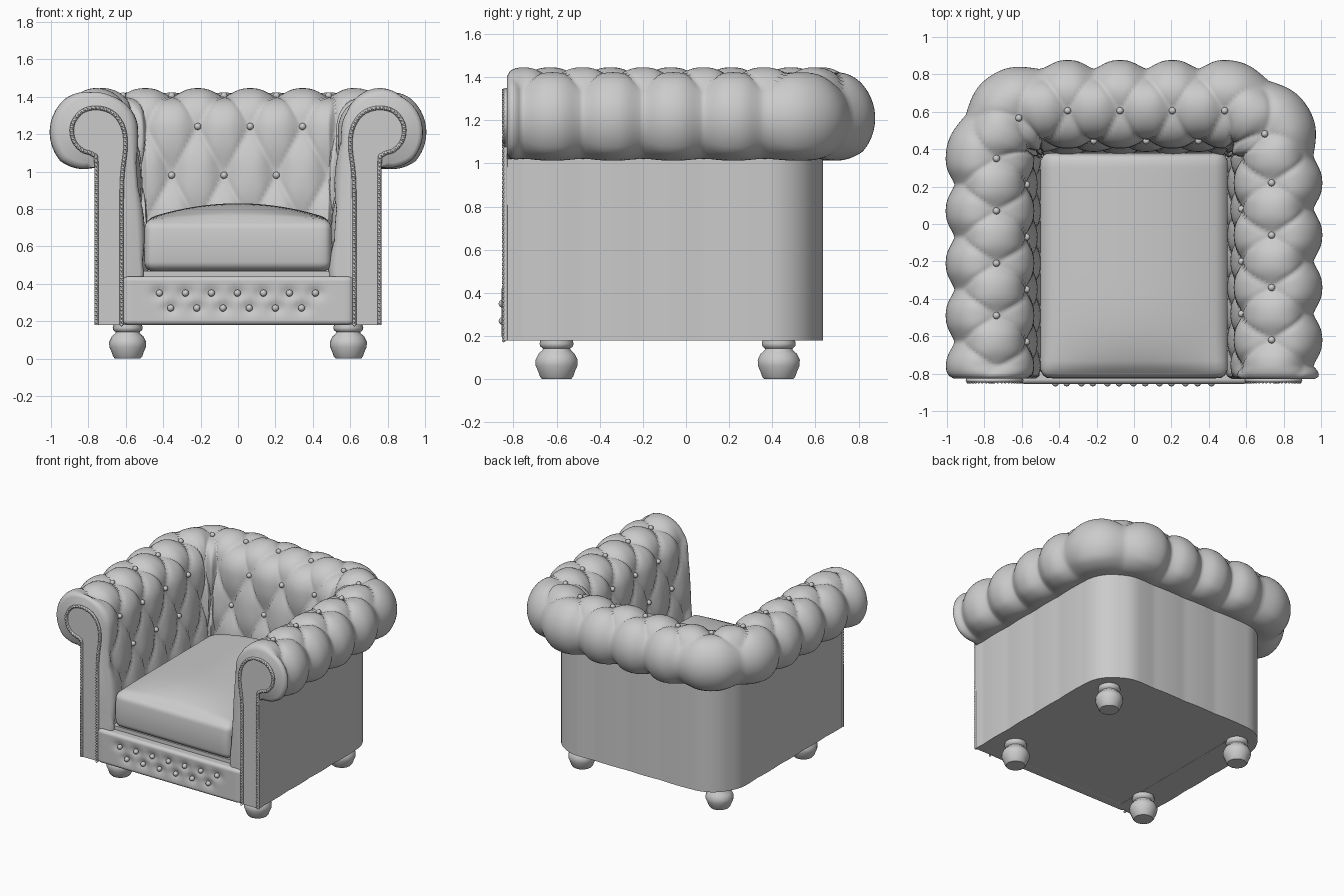
import bpy, bmesh
from math import sin, cos, pi, sqrt, radians, floor, exp
from mathutils import Vector, Matrix

if "Cube" in bpy.data.objects:
    bpy.data.objects.remove(bpy.data.objects["Cube"])

P, ARC, AMP = 0.28, 0.435, 0.047        # tuft spacing, corner length, puff height
CX, CY, RAD = 0.48, 0.35, 0.28          # corner centre and outer wall radius
U0, DU, NU = -1.176, 0.014, 300


def finish(name, bm, angle=40):
    bmesh.ops.recalc_face_normals(bm, faces=bm.faces)
    me = bpy.data.meshes.new(name)
    bm.to_mesh(me)
    bm.free()
    me.shade_smooth()
    me.set_sharp_from_angle(angle=radians(angle))
    ob = bpy.data.objects.new(name, me)
    bpy.context.collection.objects.link(ob)
    return ob


def balls(name, points, r, sub=2, squash=1.0):
    bm = bmesh.new()
    for p in points:
        bmesh.ops.create_icosphere(bm, subdivisions=sub, radius=r,
                                   matrix=Matrix.Translation(p) @ Matrix.Diagonal((1, squash, 1, 1)))
    return finish(name, bm, 80)


def rounded_box(name, lo, hi, r, cuts, shape=None):
    lo, hi = Vector(lo), Vector(hi)
    mid, half = (lo + hi) / 2, (hi - lo) / 2
    bm = bmesh.new()
    bmesh.ops.create_cube(bm, size=2)
    bmesh.ops.subdivide_edges(bm, edges=bm.edges[:], cuts=cuts, use_grid_fill=True)
    for v in bm.verts:
        t = v.co.copy()
        p = Vector([t[i] * half[i] for i in range(3)])
        core = Vector([max(-half[i] + r, min(half[i] - r, p[i])) for i in range(3)])
        if (p - core).length > 1e-6:
            p = core + (p - core).normalized() * r
        v.co = mid + p
        if shape:
            shape(v.co, t)
    return finish(name, bm, 60)


# --- tufted shell: a rolled profile swept around the U of arms and back ---
def profile(w):
    """Row coordinate -> point (outward, up) and outward normal."""
    if w <= -3:
        return (0.0, 0.18 + (w + 4) * 0.84), (1, 0)
    if w <= 1:
        if w < -1:
            a = 42 + (w + 1) * 63.5
        elif w < 0:
            a = 100 + w * 58
        else:
            a = 100 + w * 71
        c, s = cos(radians(a)), sin(radians(a))
        return (0.01 + 0.19 * c, 1.21 + 0.19 * s), (c, s)
    if w <= 4:
        return (-0.178 - 0.052 * (w - 1) / 3, 1.24 - 0.26 * (w - 1)), (-1, 0)
    return (-0.23, 0.18), (-1, 0)


def puff(u, w):
    we = max(w, -1)
    a, b = pi * (u / P + we / 2), pi * (u / P - we / 2)
    h = 0.35 * (1 - (cos(a) * cos(b)) ** 2) + 0.65 * sqrt(abs(sin(a) * sin(b)))
    e = min(u - U0, U0 + DU * (NU - 1) - u)
    if e < 0.07:
        h += (0.85 - h) * (1 - e / 0.07)
    if w < -2.3:
        h *= max(0.1, 1 - (-2.3 - w) / 0.7 * 0.9)
    h = h * AMP if w <= 4 else 0
    if e < 0.05 and w > -3:
        h -= 0.035 * (1 - sqrt(max(0, 1 - (1 - e / 0.05) ** 2)))
    return h


def place(u, d, z):
    if u > ARC + CX:
        q = place(2 * (ARC + CX) - u, d, z)
        return Vector((-q.x, q.y, q.z))
    r = max(RAD + d, 0.0)
    if u < 0:
        return Vector((-CX - RAD - d, CY + u, z))
    if u < ARC:
        t = u / ARC * pi / 2
        return Vector((-CX - r * cos(t), CY + r * sin(t), z))
    return Vector((-CX + u - ARC, CY + RAD + d, z))


def surface(u, w, lift=0.0):
    (d, z), (nd, nz) = profile(w)
    h = puff(u, w) + lift
    return place(u, d + nd * h, z + nz * h)


rows = [-4 + i / 6 for i in range(6)] + [-3 + i / 10 for i in range(71)] + [5]
bm = bmesh.new()
rings = [[bm.verts.new(surface(U0 + i * DU, w)) for w in rows] for i in range(NU)]
n = len(rows)
for A, B in zip(rings, rings[1:]):
    for j in range(n):
        k = (j + 1) % n
        bm.faces.new((A[j], A[k], B[k], B[j]))
bm.faces.new(rings[0])
bm.faces.new(rings[-1])
finish("tufted_arms_and_back", bm, 65)

# --- buttons at the tuft points ---
pts = []
for w in (0, 1, 2):
    for k in range(-4, 11):
        u = (k + w / 2) * P
        total = 2 * (ARC + CX)
        corner = -0.03 < u < ARC + 0.03 or -0.03 < total - u < ARC + 0.03
        if U0 + 0.1 < u < U0 + NU * DU - 0.1 and not (w > 0 and corner):
            pts.append(surface(u, w, 0.008))
balls("tuft_buttons", pts, 0.019)

# --- base frame under the seat ---
rounded_box("base_frame", (-0.56, -0.79, 0.18), (0.56, 0.42, 0.47), 0.005, 3)


# --- seat cushion with a soft crown ---
def crown(co, t):
    if t.z > 0:
        co.z += 0.085 * t.z * (1 - t.x ** 2) * (1 - max(0, -t.y) ** 4)
    elif t.y < 0:
        co.y -= 0.0
    co.y -= 0.015 * max(0, -t.y) * (1 - t.z ** 2)


rounded_box("seat_cushion", (-0.5, -0.81, 0.465), (0.5, 0.38, 0.745), 0.05, 30, crown)

# --- front rail with two rows of buttons ---
rail_pts = [(-0.42 + 0.139 * i, 0.35) for i in range(7)] + [(-0.36 + 0.14 * i, 0.27) for i in range(6)]


def dimple(co, t):
    if t.y < -0.99:
        co.y += sum(0.02 * exp(-((co.x - x) ** 2 + (co.z - z) ** 2) / 0.0012) for x, z in rail_pts)


rounded_box("front_rail", (-0.615, -0.855, 0.18), (0.615, -0.76, 0.44), 0.025, 44, dimple)
balls("front_rail_buttons", [(x, -0.85, z) for x, z in rail_pts], 0.019)


# --- scroll panels on the arm fronts, edged with cord and nail heads ---
def smooth_line(ctrl, steps=6):
    out = []
    for i in range(len(ctrl) - 1):
        p = [Vector(ctrl[max(0, min(len(ctrl) - 1, i + k))]) for k in (-1, 0, 1, 2)]
        for s in range(steps):
            t = s / steps
            out.append(0.5 * (2 * p[1] + (p[2] - p[0]) * t + (2 * p[0] - 5 * p[1] + 4 * p[2] - p[3]) * t * t
                              + (3 * p[1] - p[0] - 3 * p[2] + p[3]) * t ** 3))
    return out + [Vector(ctrl[-1])]


scroll = smooth_line([(0.622, 0.18), (0.622, 0.6), (0.62, 0.95), (0.602, 1.12), (0.612, 1.23), (0.665, 1.31),
                      (0.75, 1.34), (0.835, 1.32), (0.885, 1.25), (0.88, 1.17), (0.835, 1.115), (0.775, 1.09),
                      (0.757, 1.03), (0.757, 0.6), (0.757, 0.18)])
for side, sx in (("left", -1), ("right", 1)):
    bm = bmesh.new()
    face = bm.faces.new([bm.verts.new((sx * p.x, -0.79, p.y)) for p in scroll])
    ext = bmesh.ops.extrude_face_region(bm, geom=[face])
    bmesh.ops.translate(bm, vec=(0, -0.045, 0), verts=[g for g in ext["geom"] if isinstance(g, bmesh.types.BMVert)])
    finish(side + "_scroll_panel", bm)

    cu = bpy.data.curves.new(side + "_scroll_cord", "CURVE")
    cu.dimensions = "3D"
    cu.bevel_depth, cu.bevel_resolution = 0.011, 2
    sp = cu.splines.new("POLY")
    sp.points.add(len(scroll) - 1)
    for q, p in zip(sp.points, scroll):
        q.co = (sx * p.x, -0.836, p.y, 1)
    bpy.context.collection.objects.link(bpy.data.objects.new(side + "_scroll_cord", cu))

    nails, carry = [], 0.0
    for a, b in zip(scroll, scroll[1:]):
        L = (b - a).length
        while carry < L:
            p = a.lerp(b, carry / L)
            nails.append((sx * p.x, -0.845, p.y))
            carry += 0.021
        carry -= L
    balls(side + "_scroll_nails", nails, 0.009, 1)

# --- turned bun feet ---
foot = [(0, 0), (0.068, 0), (0.078, 0.012), (0.086, 0.035), (0.098, 0.062), (0.099, 0.09), (0.085, 0.118),
        (0.066, 0.135), (0.064, 0.142), (0.077, 0.152), (0.08, 0.165), (0.074, 0.19), (0, 0.19)]
for label, x, y in (("front_left", -0.59, -0.6), ("front_right", 0.59, -0.6),
                    ("back_left", -0.59, 0.43), ("back_right", 0.59, 0.43)):
    bm = bmesh.new()
    vs = [bm.verts.new((x + r, y, z)) for r, z in foot]
    es = [bm.edges.new(e) for e in zip(vs, vs[1:])]
    bmesh.ops.spin(bm, geom=vs + es, cent=(x, y, 0), axis=(0, 0, 1), angle=2 * pi, steps=18)
    bmesh.ops.remove_doubles(bm, verts=bm.verts[:], dist=0.0005)
    finish(label + "_foot", bm)
